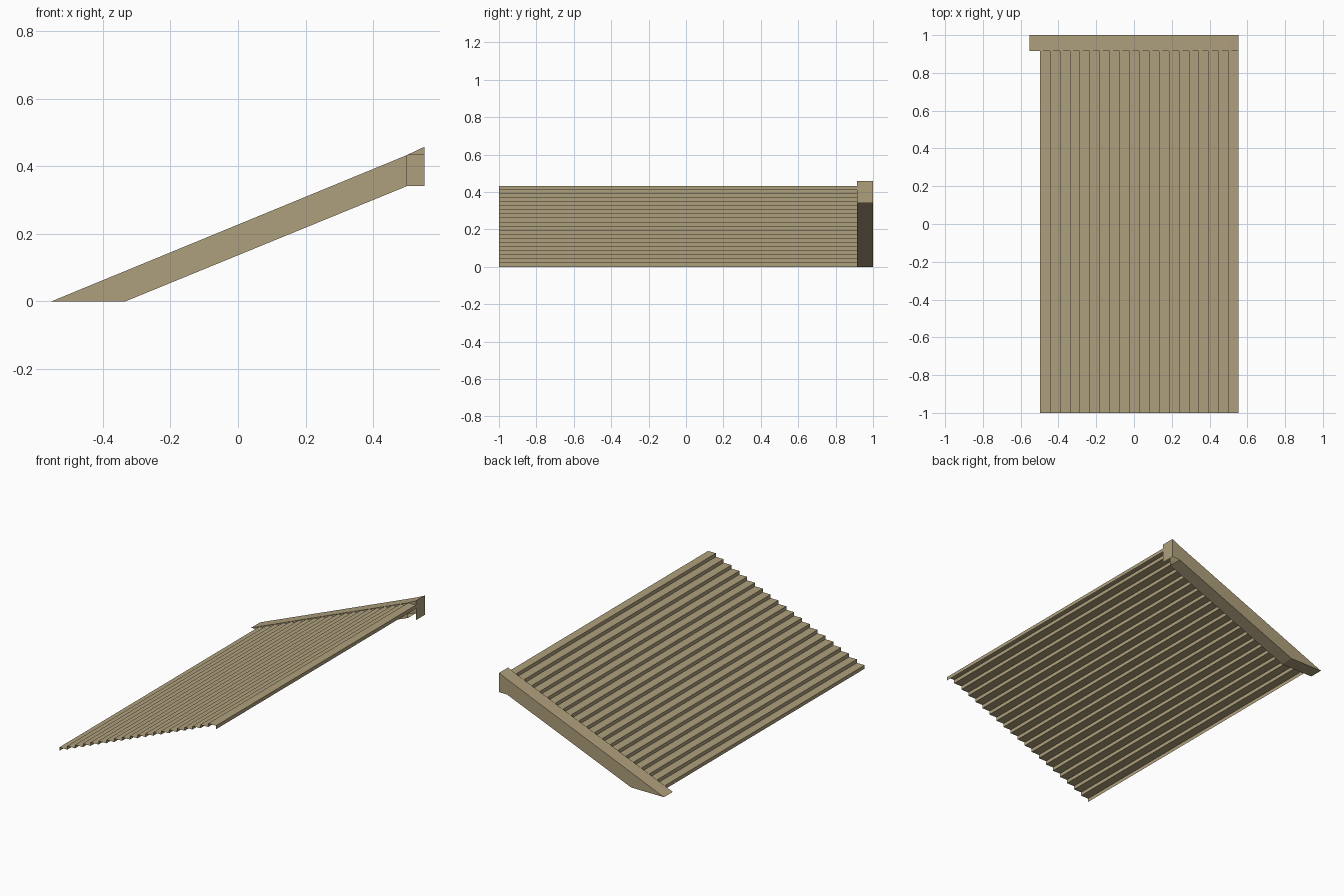
import bpy
import bmesh

if "Cube" in bpy.data.objects:
    bpy.data.objects.remove(bpy.data.objects["Cube"])

# Main dimensions
STEPS = 20
X_END = 0.5525                 # top end of the flight
GO, RISE = 0.0525, 0.02165     # tread depth and riser height
X0 = X_END - STEPS * GO        # first riser
X_TOP = X_END - GO             # last riser
Z_TOP = STEPS * RISE
Y_FRONT, Y_IN, Y_BACK = -1.0, 0.915, 1.0

tan = bpy.data.materials.new("tan_stone")
tan.diffuse_color = (0.43, 0.35, 0.205, 1.0)
tan.use_nodes = True
tan.node_tree.nodes["Principled BSDF"].inputs["Base Color"].default_value = tan.diffuse_color


def make_object(name, bm):
    mesh = bpy.data.meshes.new(name)
    bm.to_mesh(mesh)
    bm.free()
    mesh.materials.append(tan)
    obj = bpy.data.objects.new(name, mesh)
    bpy.context.collection.objects.link(obj)
    return obj


def face(bm, points):
    return bm.faces.new([bm.verts.new(p) for p in points])


def strip(bm, path, y0, y1):
    """Sweep an x-z path across y, one flat quad per segment."""
    for (xa, za), (xb, zb) in zip(path, path[1:]):
        face(bm, [(xa, y1, za), (xa, y0, za), (xb, y0, zb), (xb, y1, zb)])


# Folded sheet of treads and risers, with a short lip at the top end
path = [(X0, 0.0)]
for i in range(STEPS):
    x, z = X0 + i * GO, (i + 1) * RISE
    path += [(x, z), (x + GO, z)]
path.append((X_END, Z_TOP - RISE))
bm = bmesh.new()
strip(bm, path, Y_FRONT, Y_IN)
bmesh.ops.remove_doubles(bm, verts=bm.verts, dist=1e-5)
make_object("stair_treads", bm)

# Side stringer: sloped beam whose short top extension is open below
toe, heel = (-X_END, 0.0), (-0.333, 0.0)
under, nose = (X_TOP, 0.341), (X_TOP, Z_TOP)
low_end, tip = (X_END, 0.341), (X_END, 0.458)
bm = bmesh.new()
strip(bm, [toe, nose, tip, low_end], Y_IN, Y_BACK)      # top and end cap
strip(bm, [under, heel, toe], Y_IN, Y_BACK)             # underside and foot
face(bm, [(x, Y_IN, z) for x, z in (toe, heel, under, nose)])
face(bm, [(x, Y_IN, z) for x, z in (nose, (X_END, Z_TOP), tip)])
face(bm, [(x, Y_BACK, z) for x, z in (toe, nose, under, heel)])
face(bm, [(x, Y_BACK, z) for x, z in (nose, tip, low_end, under)])
bmesh.ops.remove_doubles(bm, verts=bm.verts, dist=1e-5)
make_object("side_stringer", bm)
